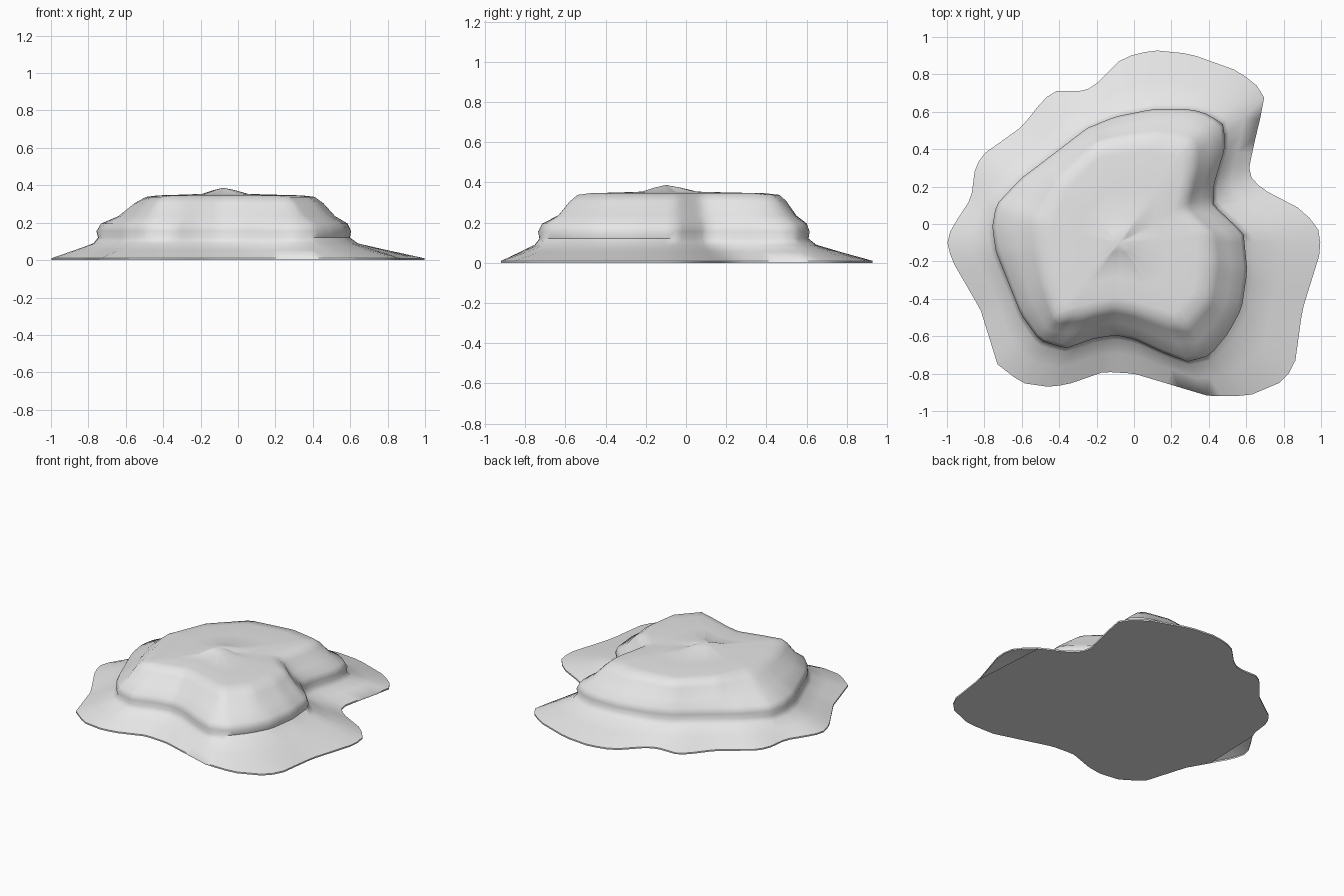
import bpy
import bmesh
import math
from mathutils import Vector

default_cube = bpy.data.objects.get("Cube")
if default_cube:
    bpy.data.objects.remove(default_cube, do_unlink=True)

SAMPLES = 96
PEAK = Vector((-0.08, -0.1))

# Ground outline, counter-clockwise from the left side
foot_outline = [
    (1, -.05), (.91, .07), (.68, .19), (.61, .27), (.64, .42), (.7, .67),
    (.65, .75), (.55, .82), (.3, .91), (.1, .93), (-.06, .89), (-.22, .73),
    (-.28, .71), (-.42, .71), (-.48, .67), (-.6, .52), (-.81, .37),
    (-.85, .3), (-.87, .14), (-.98, -.03), (-1, -.11), (-.97, -.2),
    (-.82, -.46), (-.73, -.75), (-.6, -.85), (-.46, -.87), (-.36, -.86),
    (-.16, -.79), (0, -.8), (.4, -.92), (.61, -.92), (.8, -.84),
    (.86, -.75), (.9, -.46), (.99, -.17)]

# Outline of the steep wall
wall_outline = [
    (.6, -.25), (.58, -.05), (.42, .1), (.42, .2), (.48, .4), (.48, .52),
    (.4, .58), (.3, .61), (.1, .61), (-.1, .57), (-.25, .51), (-.6, .24),
    (-.73, .1), (-.75, -.02), (-.73, -.15), (-.6, -.48), (-.5, -.62),
    (-.36, -.66), (-.22, -.61), (-.1, -.59), (0, -.61), (.15, -.68),
    (.28, -.73), (.4, -.7), (.5, -.58), (.57, -.45)]

# Outline of the flat plateau
plateau_outline = [
    (.4, -.2), (.38, -.05), (.25, .07), (.3, .3), (.3, .42), (.1, .46),
    (-.2, .42), (-.4, .22), (-.48, 0), (-.45, -.3), (-.4, -.5),
    (-.1, -.43), (0, -.45), (.25, -.53), (.37, -.4)]


def cross(a, b):
    return a.x * b.y - a.y * b.x


def reach(outline, direction):
    """Distance from the peak to the outline along a direction."""
    best = 0.0
    for index, point in enumerate(outline):
        start = Vector(outline[index - 1]) - PEAK
        edge = Vector(point) - PEAK - start
        slope = cross(direction, edge)
        if abs(slope) < 1e-9:
            continue
        distance = cross(start, edge) / slope
        along = cross(start, direction) / slope
        if -1e-6 <= along <= 1 + 1e-6:
            best = max(best, distance)
    return best


directions = [Vector((math.cos(a), math.sin(a)))
              for a in (math.tau * i / SAMPLES for i in range(SAMPLES))]
foot, wall, plateau = [
    [reach(outline, d) for d in directions]
    for outline in (foot_outline, wall_outline, plateau_outline)]
centre = [0.0] * SAMPLES

# Each ring blends two outlines at a height
rings = [
    (foot, wall, 0, 0), (foot, wall, 0, .01),
    (foot, wall, .5, .055), (foot, wall, .88, .09),
    (wall, plateau, 0, .12), (wall, plateau, -.03, .155),
    (wall, plateau, .06, .195), (wall, plateau, .4, .235),
    (wall, plateau, .72, .305), (wall, plateau, .95, .338),
    (plateau, centre, .12, .346), (plateau, centre, .45, .35),
    (plateau, centre, .72, .354), (plateau, centre, .87, .374)]

bm = bmesh.new()
layers = []
for outer, inner, blend, height in rings:
    layer = []
    for d, far, near in zip(directions, outer, inner):
        spot = PEAK + d * (far + (near - far) * blend)
        layer.append(bm.verts.new((spot.x, spot.y, height)))
    layers.append(layer)

# Skin between rings, and a cap at the peak
for lower, upper in zip(layers, layers[1:]):
    for i in range(SAMPLES):
        j = (i + 1) % SAMPLES
        bm.faces.new((lower[i], lower[j], upper[j], upper[i]))
tip = bm.verts.new((PEAK.x, PEAK.y, .387))
for i in range(SAMPLES):
    bm.faces.new((layers[-1][i], layers[-1][(i + 1) % SAMPLES], tip))

# Underside, which stops short of the two side lobes
bm.faces.new([v for v in reversed(layers[0]) if abs(v.co.x) < .91])

mesh = bpy.data.meshes.new("rock_mound")
bm.to_mesh(mesh)
bm.free()
rock = bpy.data.objects.new("rock_mound", mesh)
bpy.context.collection.objects.link(rock)

# Plain stone colour
stone = bpy.data.materials.new("stone_grey")
stone.use_nodes = True
colour = (.8, .8, .8, 1)
stone.diffuse_color = colour
stone.node_tree.nodes["Principled BSDF"].inputs["Base Color"].default_value = colour
mesh.materials.append(stone)

# Smooth rock, sharp ground edge
bpy.ops.object.select_all(action='DESELECT')
rock.select_set(True)
bpy.context.view_layer.objects.active = rock
bpy.ops.object.shade_smooth_by_angle(angle=math.radians(60))
